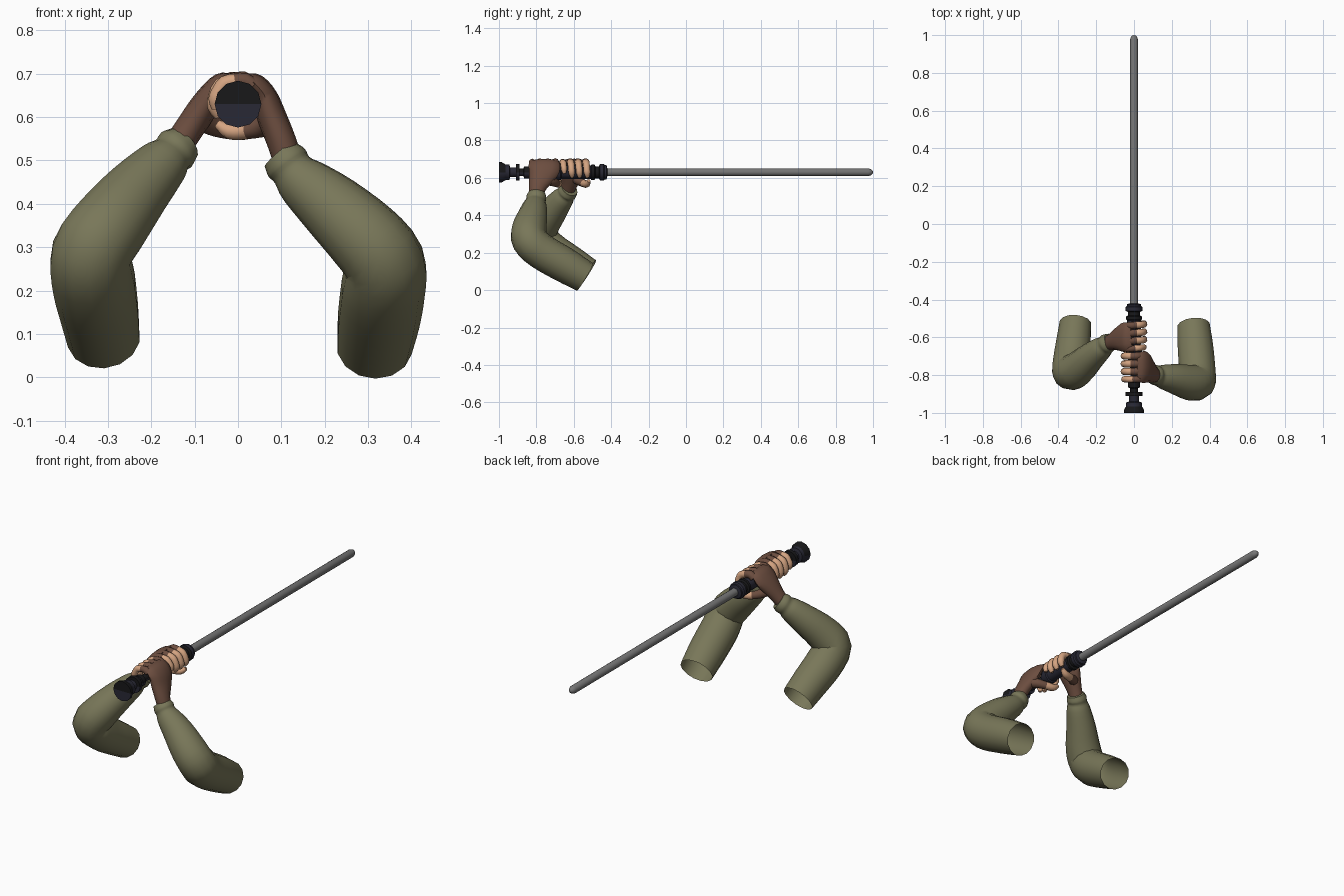
import bpy, bmesh, math
from mathutils import Vector

if "Cube" in bpy.data.objects:
    bpy.data.objects.remove(bpy.data.objects["Cube"])

AXIS_Z = 0.63  # height of the hilt and blade axis


def material(name, rgb):
    m = bpy.data.materials.new(name)
    m.diffuse_color = (*rgb, 1)
    m.use_nodes = True
    m.node_tree.nodes["Principled BSDF"].inputs["Base Color"].default_value = m.diffuse_color
    return m


OLIVE = material("olive_cloth", (.19, .185, .10))
BROWN = material("brown_skin", (.15, .075, .05))
PALE = material("pale_skin", (.66, .37, .22))
BLACK = material("black_metal", (.009, .009, .010))
NAVY = material("navy_metal", (.022, .022, .036))
GREY = material("grey_blade", (.18, .18, .18))


def finish(bm, name, mats, angle):
    bmesh.ops.recalc_face_normals(bm, faces=bm.faces)
    me = bpy.data.meshes.new(name)
    bm.to_mesh(me)
    bm.free()
    for m in mats:
        me.materials.append(m)
    ob = bpy.data.objects.new(name, me)
    bpy.context.collection.objects.link(ob)
    bpy.context.view_layer.objects.active = ob
    ob.select_set(True)
    bpy.ops.object.shade_smooth_by_angle(angle=math.radians(angle))
    ob.select_set(False)
    return ob


def catmull(pts, steps):
    """Smooth a list of equal-length tuples (position + radii)."""
    vs = [Vector(p) for p in pts]
    vs = [vs[0] * 2 - vs[1]] + vs + [vs[-1] * 2 - vs[-2]]
    out = []
    for i in range(1, len(vs) - 2):
        a, b, c, d = vs[i - 1:i + 3]
        for k in range(steps):
            t = k / steps
            out.append(0.5 * (2 * b + (c - a) * t + (2 * a - 5 * b + 4 * c - d) * t * t
                              + (3 * b - a - 3 * c + d) * t ** 3))
    return out + [vs[-2]]


def tube(name, pts, mats, sides=12, steps=3, ref=None, split=2.0, caps=(True, True)):
    """Loft elliptical rings along (x, y, z, width, thickness); faces past split use mats[1]."""
    path = catmull(pts, steps)
    pos = [Vector(p[:3]) for p in path]
    bm = bmesh.new()
    rings, w = [], Vector(ref or (1, 0, 0.3))
    for i, p in enumerate(path):
        t = (pos[min(i + 1, len(pos) - 1)] - pos[max(i - 1, 0)]).normalized()
        base = Vector(ref) if ref else w
        w = (base - t * base.dot(t)).normalized()
        n = t.cross(w)
        rings.append([bm.verts.new(pos[i] + w * p[3] * math.cos(a) + n * p[4] * math.sin(a))
                      for a in (2 * math.pi * k / sides for k in range(sides))])
    for i in range(len(rings) - 1):
        for k in range(sides):
            j = (k + 1) % sides
            f = bm.faces.new((rings[i][k], rings[i][j], rings[i + 1][j], rings[i + 1][k]))
            f.material_index = int((i + .5) / (len(rings) - 1) > split)
    if caps[0]:
        bm.faces.new(rings[0])
    if caps[1]:
        bm.faces.new(rings[-1]).material_index = int(split < 1)
    return finish(bm, name, mats, 60)


def lathe(name, profile, mats, sides, rule):
    """Revolve (y, radius) about the hilt axis; rule(face centre) gives the material index."""
    bm = bmesh.new()
    rings = [[bm.verts.new((max(r, 1e-4) * math.cos(a), y, AXIS_Z + max(r, 1e-4) * math.sin(a)))
              for a in (2 * math.pi * k / sides for k in range(sides))] for y, r in profile]
    for a, b in zip(rings, rings[1:]):
        for k in range(sides):
            j = (k + 1) % sides
            bm.faces.new((a[k], a[j], b[j], b[k]))
    for f in bm.faces:
        f.material_index = rule(f.calc_center_median())
    return finish(bm, name, mats, 35)


# Blade with rounded tip
lathe("blade", [(-.45, .021), (.975, .021), (.99, .016), (.998, .008), (1, 0)],
      [GREY], 16, lambda c: 0)

# Pommel: flared end cap, half black and half navy, then a thin ringed neck
lathe("pommel", [(-1, 0), (-1, .054), (-.985, .054), (-.965, .042), (-.945, .042), (-.94, .026),
                 (-.91, .026), (-.91, .045), (-.89, .045), (-.89, .02), (-.87, .02), (-.865, .032),
                 (-.84, .032), (-.84, .018), (-.72, .022)],
      [BLACK, NAVY], 12, lambda c: int(c.z < AXIS_Z or -.96 < c.y < -.92))

# Grip with stepped collar below the blade
lathe("grip", [(-.72, 0), (-.72, .03), (-.70, .042), (-.67, .042), (-.665, .036), (-.51, .036),
               (-.505, .042), (-.49, .042), (-.485, .032), (-.465, .032), (-.46, .045),
               (-.44, .045), (-.435, .038), (-.425, .038), (-.42, .02)],
      [BLACK, NAVY], 12, lambda c: int(c.y < -.5 or c.y > -.462))

# Sleeves, from open upper-arm end round the elbow to the cuff
sleeves = {
    "right": [(.315, -.54, .07, .088, .085), (.325, -.65, .135, .096, .094),
              (.335, -.77, .205, .098, .096), (.338, -.835, .265, .094, .096),
              (.29, -.838, .325, .090, .094), (.215, -.82, .395, .078, .080),
              (.15, -.808, .45, .062, .064), (.125, -.803, .478, .050, .052),
              (.112, -.80, .495, .053, .054), (.095, -.797, .515, .044, .046)],
    "left": [(-.31, -.525, .09, .085, .082), (-.32, -.62, .15, .092, .090),
             (-.332, -.72, .215, .097, .094), (-.338, -.785, .285, .094, .095),
             (-.295, -.765, .35, .090, .092), (-.235, -.71, .425, .078, .078),
             (-.175, -.66, .49, .062, .062), (-.155, -.643, .512, .050, .052),
             (-.142, -.633, .525, .053, .053), (-.125, -.622, .54, .044, .046)],
}
for side, pts in sleeves.items():
    tube(side + "_sleeve", pts, [OLIVE], sides=14, steps=3, caps=(False, True))

# Palms, from wrist to knuckles
tube("right_palm", [(.118, -.80, .49, .037, .034), (.10, -.795, .545, .046, .034),
                    (.078, -.775, .60, .068, .034), (.062, -.76, .645, .084, .030),
                    (.040, -.757, .677, .082, .024), (.015, -.757, .690, .070, .012)],
     [BROWN], ref=(0, 1, 0), steps=3)
tube("left_palm", [(-.145, -.635, .525, .037, .034), (-.115, -.622, .57, .045, .034),
                   (-.085, -.61, .615, .062, .034), (-.062, -.602, .65, .076, .030),
                   (-.038, -.597, .679, .076, .024), (-.012, -.595, .690, .066, .012)],
     [BROWN], ref=(0, 1, 0), steps=3)


# Fingers curled over the hilt, darker near the knuckle
def finger(name, y, slant, start, end, r):
    pts = []
    for k in range(7):
        u = k / 6
        a = math.radians(start + (end - start) * u)
        rad = r * (1.05 - .12 * u) * (.55 if k == 6 else 1)
        d = .053 + (.004 if k in (1, 3) else 0)
        pts.append((d * math.cos(a), y + slant * u, AXIS_Z + d * math.sin(a), rad, rad))
    tube(name, pts, [BROWN, PALE], sides=8, steps=2, split=.33)


for i in range(4):
    short = 22 if i == 0 else 0
    finger(f"right_finger_{i + 1}", -.822 + .041 * i, .0, 50, 215 - short, .0195 - .002 * (i == 0))
    finger(f"left_finger_{i + 1}", -.662 + .041 * i, .012, 130, -30 + short, .0195 - .002 * (i == 0))

# Thumbs wrapping beneath the hilt
tube("right_thumb", [(.085, -.755, .59, .028, .028), (.062, -.715, .58, .025, .025),
                     (.02, -.69, .570, .021, .021), (-.02, -.68, .568, .019, .019),
                     (-.048, -.675, .585, .010, .010)],
     [BROWN, PALE], sides=8, split=.5)
tube("left_thumb", [(-.09, -.595, .60, .028, .028), (-.062, -.57, .583, .025, .025),
                    (-.02, -.545, .570, .021, .021), (.022, -.53, .568, .019, .019),
                    (.05, -.52, .585, .010, .010)],
     [BROWN, PALE], sides=8, split=.5)
